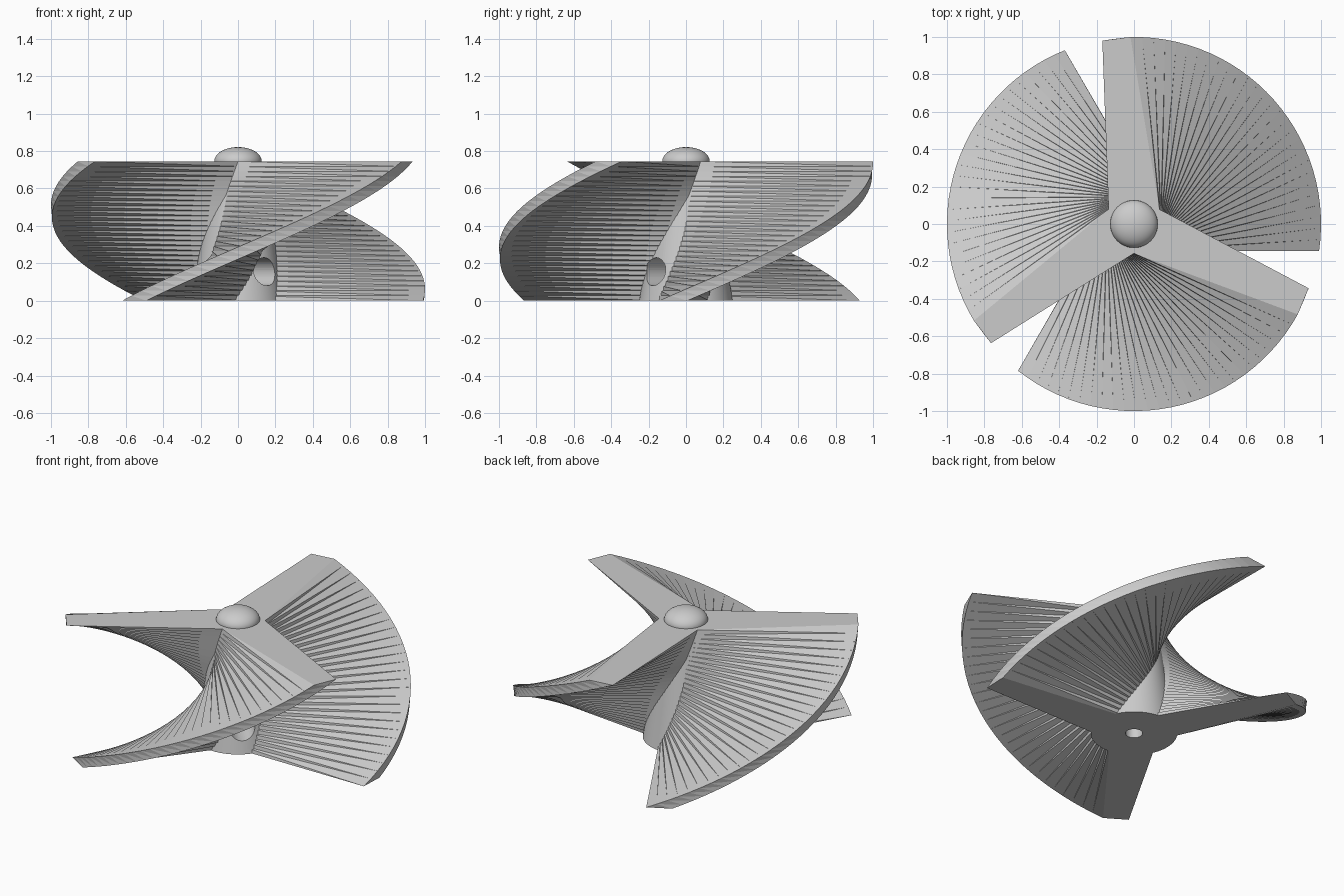
import bpy
import bmesh
from math import radians, cos, sin
from mathutils import Matrix, Vector

HEIGHT = 0.745
TWIST = radians(99.4)
LAYERS = 28

if "Cube" in bpy.data.objects:
    bpy.data.objects.remove(bpy.data.objects["Cube"], do_unlink=True)

grey = bpy.data.materials.new("plain_grey")
grey.use_nodes = True
grey.diffuse_color = (0.6, 0.6, 0.6, 1)
grey.node_tree.nodes["Principled BSDF"].inputs["Base Color"].default_value = (0.6, 0.6, 0.6, 1)


def finish(bm, name):
    """Turn a bmesh into a named grey object."""
    bmesh.ops.recalc_face_normals(bm, faces=bm.faces)
    mesh = bpy.data.meshes.new(name)
    bm.to_mesh(mesh)
    bm.free()
    mesh.materials.append(grey)
    obj = bpy.data.objects.new(name, mesh)
    bpy.context.collection.objects.link(obj)
    return obj


def smooth(obj):
    bpy.ops.object.select_all(action='DESELECT')
    obj.select_set(True)
    bpy.context.view_layer.objects.active = obj
    bpy.ops.object.shade_smooth_by_angle(angle=radians(35))


def cone(name, bottom, top, length, matrix, sides):
    """Cone or cylinder that starts at the matrix origin."""
    bm = bmesh.new()
    bmesh.ops.create_cone(bm, cap_ends=True, segments=sides, radius1=bottom,
                          radius2=top, depth=length,
                          matrix=matrix @ Matrix.Translation((0, 0, length / 2)))
    return finish(bm, name)


# Three-armed section: a root corner and two tip corners per arm
arm = [(0.157, 30), (1.0, 91.1), (0.995, 99.8)]
section = [(r, radians(a + 120 * k)) for k in range(3) for r, a in arm]

# Twisted blades, each strip split along its shorter diagonal
bm = bmesh.new()
rings = []
for i in range(LAYERS + 1):
    t = i / LAYERS
    turn = TWIST * (t - 1)
    rings.append([bm.verts.new((r * cos(a + turn), r * sin(a + turn), HEIGHT * t))
                  for r, a in section])
for low, high in zip(rings, rings[1:]):
    for j in range(len(section)):
        k = (j + 1) % len(section)
        a, b, c, d = low[j], low[k], high[k], high[j]
        if (a.co - c.co).length < (b.co - d.co).length:
            strips = [(a, b, c), (a, c, d)]
        else:
            strips = [(a, b, d), (b, c, d)]
        for tri in strips:
            bm.faces.new(tri)
caps = [bm.faces.new(rings[0][::-1]), bm.faces.new(rings[-1])]
bmesh.ops.triangulate(bm, faces=caps)
blades = finish(bm, "twisted_blades")

# Tapered hub
hub = cone("hub", 0.25, 0.127, HEIGHT, Matrix.Identity(4), 100)

# Rounded cap on top
bm = bmesh.new()
bmesh.ops.create_uvsphere(bm, u_segments=64, v_segments=32, radius=0.127)
bmesh.ops.transform(bm, verts=bm.verts, matrix=Matrix.Translation((0, 0, HEIGHT))
                    @ Matrix.Diagonal((1, 1, 0.6, 1)))
smooth(finish(bm, "top_cap"))

# Shaft hole from below and screw hole from the side
shaft = cone("shaft_hole_cutter", 0.05, 0.05, 0.6,
             Matrix.Translation((0, 0, -0.1)), 48)
side = Vector((cos(radians(-48.7)), sin(radians(-48.7)), 0))
screw = cone("screw_hole_cutter", 0.075, 0.075, 0.4,
             Matrix.Translation((0, 0, 0.155))
             @ side.to_track_quat('Z', 'Y').to_matrix().to_4x4(), 48)
smooth(hub)
for cutter in (shaft, screw):
    cutter.hide_render = True
    cutter.display_type = 'WIRE'
    for obj in (blades, hub):
        cut = obj.modifiers.new(cutter.name, 'BOOLEAN')
        cut.operation = 'DIFFERENCE'
        cut.solver = 'EXACT'
        cut.object = cutter
